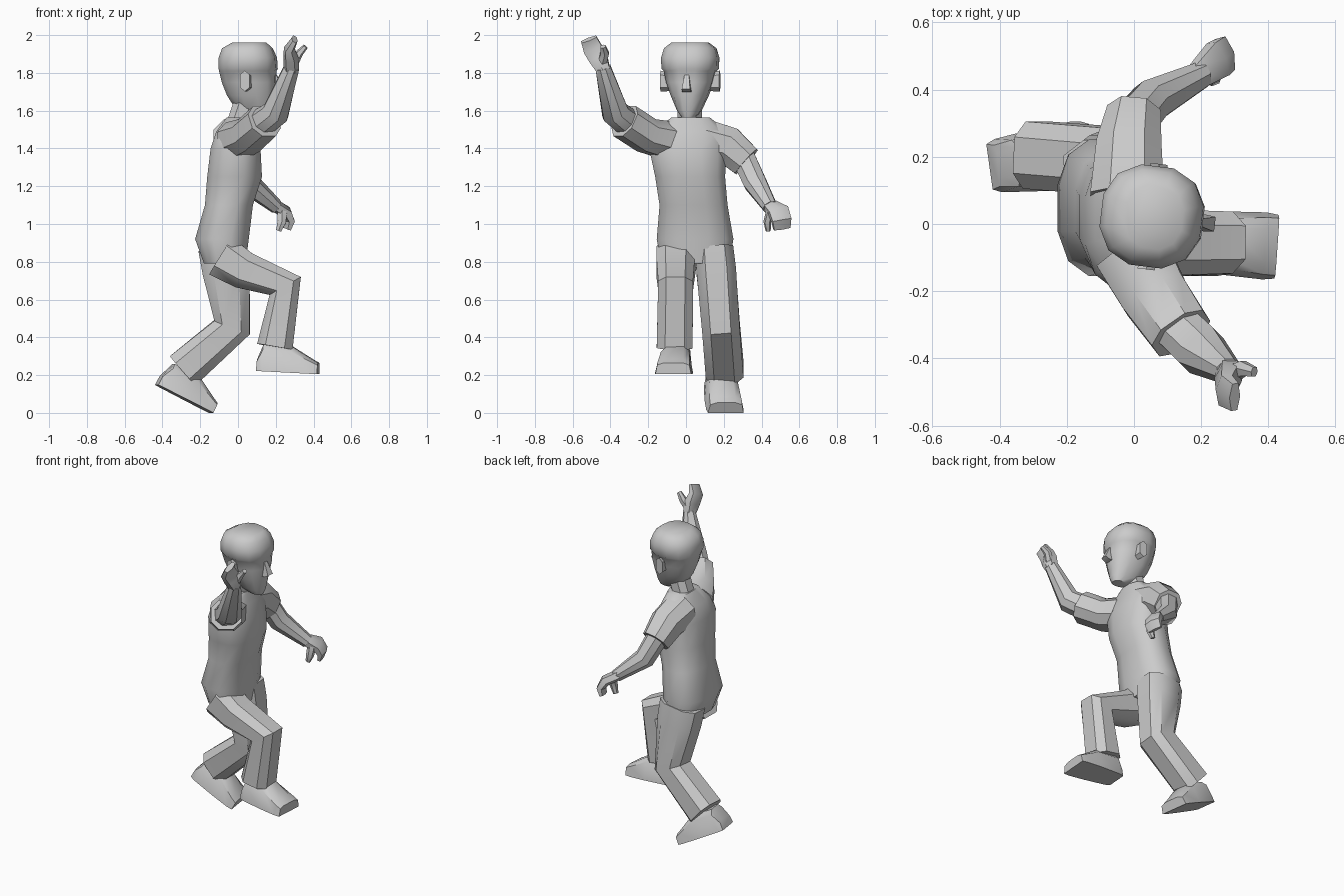
import bpy, bmesh, math
from mathutils import Vector, Matrix


def finish(name, bm, mat=None, angle=42):
    bmesh.ops.recalc_face_normals(bm, faces=bm.faces)
    if mat:
        bm.transform(mat)
    me = bpy.data.meshes.new(name)
    bm.to_mesh(me)
    bm.free()
    ob = bpy.data.objects.new(name, me)
    bpy.context.collection.objects.link(ob)
    bpy.ops.object.select_all(action='DESELECT')
    bpy.context.view_layer.objects.active = ob
    ob.select_set(True)
    bpy.ops.object.shade_smooth_by_angle(angle=math.radians(angle))
    return ob


def skin(bm, rings):
    vs = [[bm.verts.new(p) for p in r] for r in rings]
    n = len(vs[0])
    for a, b in zip(vs, vs[1:]):
        for i in range(n):
            j = (i + 1) % n
            bm.faces.new((a[i], a[j], b[j], b[i]))
    bm.faces.new(vs[0])
    bm.faces.new(vs[-1])


def loft(name, secs, ref, n=8, power=0.85, axis=None, mat=None):
    """Sections (x, y, z, radius along ref, radius across) skinned along their path."""
    pts = [Vector(s[:3]) for s in secs]
    rings = []
    for i, s in enumerate(secs):
        t = Vector((0, 0, 0))
        if i > 0:
            t += (pts[i] - pts[i - 1]).normalized()
        if i < len(pts) - 1:
            t += (pts[i + 1] - pts[i]).normalized()
        t = Vector(axis) if axis else t.normalized()
        u = Vector(ref)
        u = (u - t * u.dot(t)).normalized()
        v = t.cross(u)
        ring = []
        for k in range(n):
            a = 2 * math.pi * (k + 0.5) / n
            c, d = math.cos(a), math.sin(a)
            m = math.cos(math.pi / n) ** power
            ring.append(pts[i] + u * math.copysign(abs(c) ** power, c) * s[3] / m
                        + v * math.copysign(abs(d) ** power, d) * s[4] / m)
        rings.append(ring)
    bm = bmesh.new()
    skin(bm, rings)
    return finish(name, bm, mat)


X, Y, Z = (1, 0, 0), (0, 1, 0), (0, 0, 1)

# Torso, from hips to collar
loft("torso", [(-0.07, 0.05, 0.79, 0.11, 0.18), (-0.085, 0.048, 0.92, 0.142, 0.203),
               (-0.048, 0.04, 1.10, 0.127, 0.18), (-0.018, 0.022, 1.25, 0.145, 0.185),
               (-0.013, 0.01, 1.40, 0.132, 0.205), (-0.01, 0.02, 1.49, 0.105, 0.2),
               (0.01, 0.025, 1.565, 0.07, 0.1)], X, 12, 0.8, Z)
loft("neck", [(-0.01, 0.02, 1.5, 0.06, 0.065), (0.05, 0.02, 1.68, 0.06, 0.065)], X)

# Trouser legs
loft("right_leg", [(-0.09, -0.05, 0.83, 0.105, 0.115), (0.03, -0.055, 0.755, 0.1, 0.1),
                   (0.25, -0.055, 0.672, 0.092, 0.095), (0.195, -0.06, 0.35, 0.095, 0.095)],
     Y, 8, 0.7)
loft("left_leg", [(-0.08, 0.15, 0.87, 0.1, 0.13), (-0.063, 0.16, 0.75, 0.105, 0.125),
                  (-0.03, 0.185, 0.455, 0.1, 0.1), (-0.29, 0.205, 0.225, 0.1, 0.103)],
     Y, 8, 0.7)

# Shoes: heel to toe stations (length, top height, sole half width, top half width)
def shoe(name, heel, pitch, yaw):
    rings = [[(x, -wb, 0), (x, wb, 0), (x, wt, 0.8 * h), (x, wt * 0.6, h),
              (x, -wt * 0.6, h), (x, -wt, 0.8 * h)]
             for x, h, wb, wt in [(0, 0.06, 0.068, 0.062), (0.03, 0.14, 0.08, 0.07),
                                  (0.18, 0.14, 0.095, 0.075), (0.29, 0.078, 0.1, 0.085),
                                  (0.325, 0.06, 0.095, 0.085)]]
    bm = bmesh.new()
    skin(bm, rings)
    finish(name, bm, Matrix.Translation(heel) @ Matrix.Rotation(math.radians(yaw), 4, 'Z')
           @ Matrix.Rotation(math.radians(pitch), 4, 'Y'))

shoe("right_shoe", (0.10, -0.045, 0.222), 3, -4)
shoe("left_shoe", (-0.43, 0.17, 0.148), 27, 8)

# Sleeves
loft("left_sleeve", [(-0.02, 0.08, 1.45, 0.11, 0.11), (-0.015, 0.225, 1.415, 0.097, 0.1),
                     (0.0, 0.32, 1.33, 0.08, 0.086)], X)
loft("right_sleeve", [(-0.01, -0.08, 1.44, 0.1, 0.11), (0.06, -0.21, 1.47, 0.09, 0.1),
                      (0.14, -0.325, 1.545, 0.09, 0.092)], Z)

# Bare arms
loft("left_arm", [(-0.005, 0.30, 1.36, 0.062, 0.062), (0.05, 0.365, 1.22, 0.058, 0.06),
                  (0.205, 0.445, 1.09, 0.034, 0.038)], X)
loft("right_arm", [(0.11, -0.29, 1.525, 0.07, 0.07), (0.20, -0.375, 1.59, 0.072, 0.066),
                   (0.285, -0.44, 1.83, 0.036, 0.04)], (1, 1, 0))

# Hands
loft("left_hand", [(0.19, 0.44, 1.10, 0.036, 0.03), (0.25, 0.49, 1.065, 0.055, 0.03),
                   (0.272, 0.505, 1.02, 0.052, 0.024), (0.258, 0.508, 0.975, 0.045, 0.015)],
     (-0.3, 1, 0.2), 6)
loft("left_thumb", [(0.235, 0.45, 1.075, 0.025, 0.022), (0.232, 0.43, 1.01, 0.022, 0.018),
                    (0.215, 0.435, 0.965, 0.014, 0.012)], X, 6)
loft("right_hand", [(0.283, -0.435, 1.81, 0.034, 0.036), (0.28, -0.465, 1.88, 0.05, 0.036),
                    (0.272, -0.495, 1.93, 0.05, 0.026), (0.30, -0.515, 1.978, 0.043, 0.016)],
     (0.1, 1, 0.5), 6)
loft("right_thumb", [(0.295, -0.445, 1.855, 0.024, 0.024), (0.325, -0.43, 1.905, 0.022, 0.018),
                     (0.358, -0.44, 1.94, 0.014, 0.012)], Y, 6)

# Head, turned slightly; local x points through the face
turn = Matrix.Translation((0.055, 0.022, 0)) @ Matrix.Rotation(math.radians(-7), 4, 'Z')
loft("head", [(0.07, 0, 1.565, 0.05, 0.035), (0.035, 0, 1.60, 0.095, 0.062),
              (0.015, 0, 1.68, 0.125, 0.097), (0.005, 0, 1.75, 0.142, 0.122),
              (-0.003, 0, 1.81, 0.148, 0.136), (-0.001, 0, 1.822, 0.152, 0.147),
              (-0.003, 0, 1.88, 0.15, 0.15), (-0.005, 0, 1.93, 0.13, 0.135),
              (0.005, 0, 1.962, 0.085, 0.095)], X, 12, 0.85, Z, turn)
loft("nose", [(0.13, 0, 1.70, 0.03, 0.025), (0.145, 0, 1.715, 0.042, 0.022),
              (0.135, 0, 1.79, 0.015, 0.012)], X, 4, 1, Z, turn)
for side, s in (("left", 1), ("right", -1)):
    loft(side + "_ear", [(0.01, s * 0.10, 1.75, 0.022, 0.042), (0.0, s * 0.158, 1.757, 0.026, 0.05)],
         X, 6, 0.7, Y, turn)
